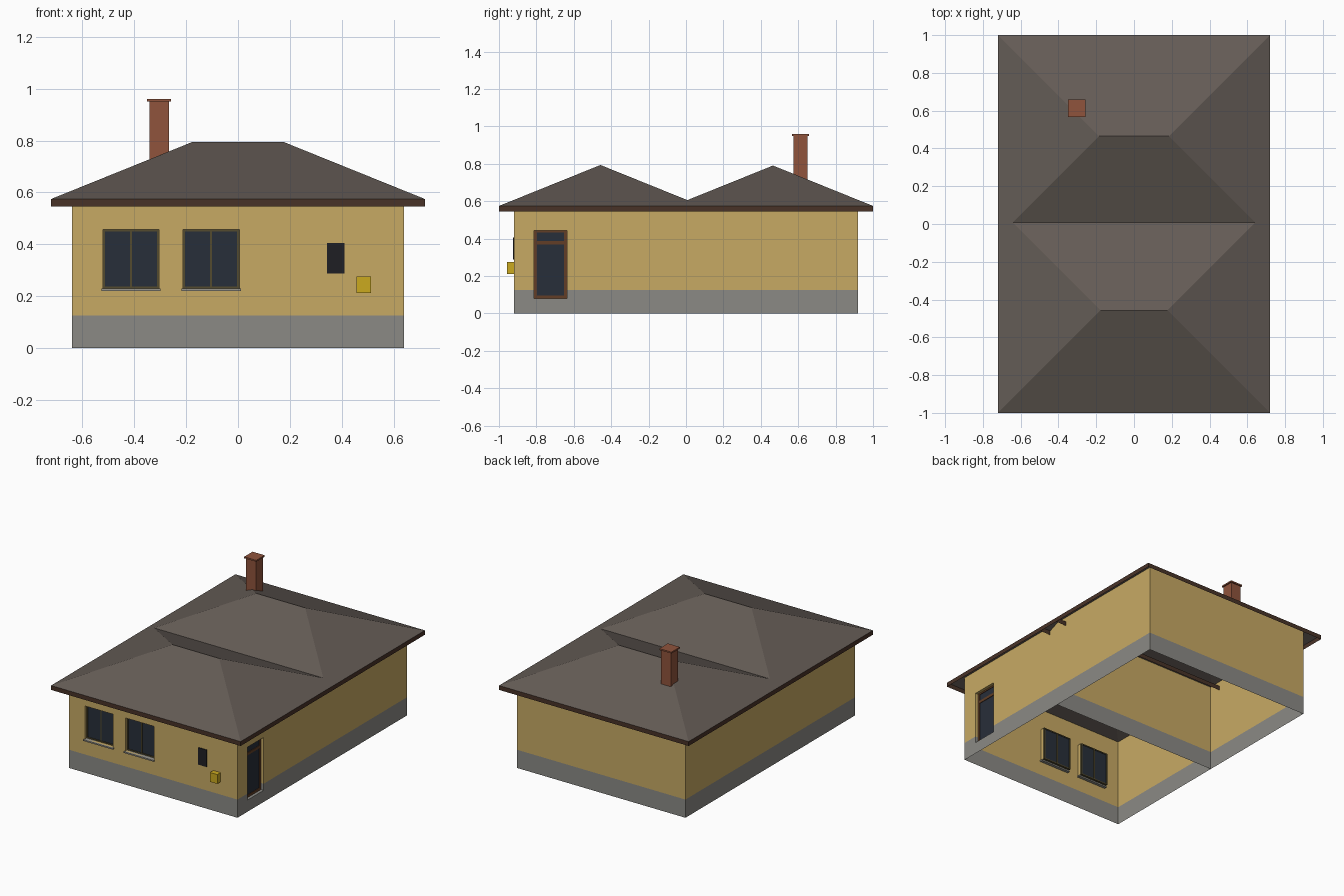
import bpy, bmesh

if "Cube" in bpy.data.objects:
    bpy.data.objects.remove(bpy.data.objects["Cube"])


def material(name, r, g, b):
    m = bpy.data.materials.new(name)
    m.diffuse_color = tuple((c / 255) ** 2.2 for c in (r, g, b)) + (1,)
    m.use_nodes = True
    m.node_tree.nodes["Principled BSDF"].inputs["Base Color"].default_value = m.diffuse_color
    return m


PLASTER = material("plaster", 198, 168, 100)
PLINTH = material("plinth_grey", 138, 137, 132)
ROOF = material("roof_grey", 100, 92, 86)
FASCIA = material("fascia_brown", 74, 54, 44)
BRICK = material("brick", 142, 84, 62)
GLASS = material("glass", 44, 50, 60)
FRAME = material("window_frame", 84, 76, 50)
DOOR = material("door_brown", 98, 64, 42)
BLACK = material("dark_panel", 36, 36, 40)
YELLOW = material("yellow_box", 202, 168, 36)
SILL = material("sill_grey", 150, 148, 140)

W, D = 0.64, 0.92          # wall half width and half depth
BASE, TOP = 0.125, 0.606   # plinth top, wall top (meets the roof underside)
EAVE_X, EAVE_LOW, EAVE_TOP = 0.72, 0.545, 0.575
INSET = 0.02               # depth of the window and door reveals


def finish(name, bm, mat):
    bmesh.ops.remove_doubles(bm, verts=bm.verts, dist=1e-5)
    me = bpy.data.meshes.new(name)
    bm.to_mesh(me)
    bm.free()
    me.materials.append(mat)
    ob = bpy.data.objects.new(name, me)
    bpy.context.collection.objects.link(ob)
    return ob


def face(bm, pts):
    bm.faces.new([bm.verts.new(p) for p in pts])


def boxes(name, spans, mat):
    """One object made of boxes, each given as (low corner, high corner)."""
    bm = bmesh.new()
    for lo, hi in spans:
        vs = bmesh.ops.create_cube(bm, size=1)["verts"]
        for v in vs:
            v.co = [(a + b) / 2 + c * (b - a) for a, b, c in zip(lo, hi, v.co)]
    me_ob = finish(name, bm, mat)
    return me_ob


def panel(bm, place, u0, u1, z0, z1, holes=(), flip=False):
    """Thin wall sheet with rectangular holes and reveals; place(u, depth, z)."""
    us, zs = {u0, u1}, {z0, z1}
    for a, b, c, d in holes:
        us |= {a, b}
        zs |= {z for z in (c, d) if z0 < z < z1}
    us, zs = sorted(us), sorted(zs)
    for a, b in zip(us, us[1:]):
        for c, d in zip(zs, zs[1:]):
            u, z = (a + b) / 2, (c + d) / 2
            if any(h[0] < u < h[1] and h[2] < z < h[3] for h in holes):
                continue
            q = [place(a, 0, c), place(b, 0, c), place(b, 0, d), place(a, 0, d)]
            face(bm, q[::-1] if flip else q)
    for a, b, c, d in holes:
        lo, hi = max(c, z0), min(d, z1)
        edges = [((a, hi), (a, lo)), ((b, lo), (b, hi))]
        if c >= z0:
            edges.append(((a, c), (b, c)))
        if d <= z1:
            edges.append(((b, d), (a, d)))
        for (p, r), (s, t) in edges:
            face(bm, [place(s, 0, t), place(p, 0, r),
                      place(p, INSET, r), place(s, INSET, t)])


def front(u, d, z):
    return (u, -D + d, z)


def right(u, d, z):
    return (W - d, u, z)


# Walls and plinth: open shell with a cross wall
windows = [(-0.52, -0.305, 0.23, 0.458), (-0.212, 0.005, 0.23, 0.458)]
door = (-0.813, -0.635, 0.08, 0.443)
for name, z0, z1, mat in (("plinth", 0, BASE, PLINTH), ("walls", BASE, TOP, PLASTER)):
    bm = bmesh.new()
    panel(bm, front, -W, W, z0, z1, windows if z0 else ())
    panel(bm, right, -D, D, z0, z1, [door])
    panel(bm, lambda u, d, z: (u, D, z), -W, W, z0, z1, flip=True)
    panel(bm, lambda u, d, z: (-W, u, z), -D, D, z0, z1, flip=True)
    panel(bm, lambda u, d, z: (u, 0, z), -W, W, z0, z1, flip=True)
    finish(name, bm, mat)

# Two overlapping hip roofs, each with its own fascia band
for name, y0, y1, ridge in (("front", -1, 0.085, 0.794), ("back", -0.07, 1, 0.791)):
    ym, xr = (y0 + y1) / 2, EAVE_X - (y1 - y0) / 2
    c = [(-EAVE_X, y0), (EAVE_X, y0), (EAVE_X, y1), (-EAVE_X, y1)]
    e = [(x, y, EAVE_TOP) for x, y in c]
    l, r = (-xr, ym, ridge), (xr, ym, ridge)
    bm = bmesh.new()
    for f in ([e[0], e[1], r, l], [e[1], e[2], r], [e[2], e[3], l, r], [e[3], e[0], l]):
        face(bm, f)
    finish(name + "_roof", bm, ROOF)
    bm = bmesh.new()
    for i in range(4):
        p, q = c[i], c[(i + 1) % 4]
        face(bm, [(*p, EAVE_LOW), (*q, EAVE_LOW), (*q, EAVE_TOP), (*p, EAVE_TOP)])
    finish(name + "_fascia", bm, FASCIA)

# Windows: frame with mullion, glass and sill
y0, y1 = -D + INSET, -D + INSET + 0.015
for side, (a, b, c, d) in zip(("left", "right"), windows):
    m, t = (a + b) / 2, 0.008
    bars = [(a, a + t, c, d), (b - t, b, c, d), (m - t / 2, m + t / 2, c + t, d - t),
            (a + t, b - t, c, c + t), (a + t, b - t, d - t, d)]
    boxes(side + "_window_frame",
          [((p, y0, r), (q, y1, s)) for p, q, r, s in bars], FRAME)
    boxes(side + "_window_glass",
          [((a + t, y0 + 0.004, c + t), (b - t, y1 - 0.003, d - t))], GLASS)
    boxes(side + "_window_sill",
          [((a - 0.006, -D - 0.012, c - 0.009), (b + 0.006, y0, c))], SILL)

# Door on the right side: frame, transom bar and glazing
a, b, c, d = door
x0, x1, t = W - INSET - 0.015, W - INSET, 0.017
bars = [(a, a + t, c, d), (b - t, b, c, d), (a + t, b - t, c, c + t),
        (a + t, b - t, d - 0.01, d), (a + t, b - t, 0.37, 0.388)]
boxes("door_frame", [((x0, p, r), (x1, q, s)) for p, q, r, s in bars], DOOR)
boxes("door_glass", [((x0 + 0.003, a + t, c + t), (x1 - 0.004, b - t, d - 0.01))], GLASS)

# Wall panel and meter box on the front
boxes("dark_wall_panel", [((0.343, -D - 0.005, 0.288), (0.41, -D, 0.405))], BLACK)
boxes("meter_box", [((0.457, -0.956, 0.212), (0.512, -D, 0.276))], YELLOW)

# Chimney with thin cap
cx, cy = -0.304, 0.612
boxes("chimney_shaft", [((cx - 0.038, cy - 0.038, 0.65), (cx + 0.038, cy + 0.038, 0.95))], BRICK)
boxes("chimney_cap", [((cx - 0.046, cy - 0.046, 0.95), (cx + 0.046, cy + 0.046, 0.96))], BRICK)
